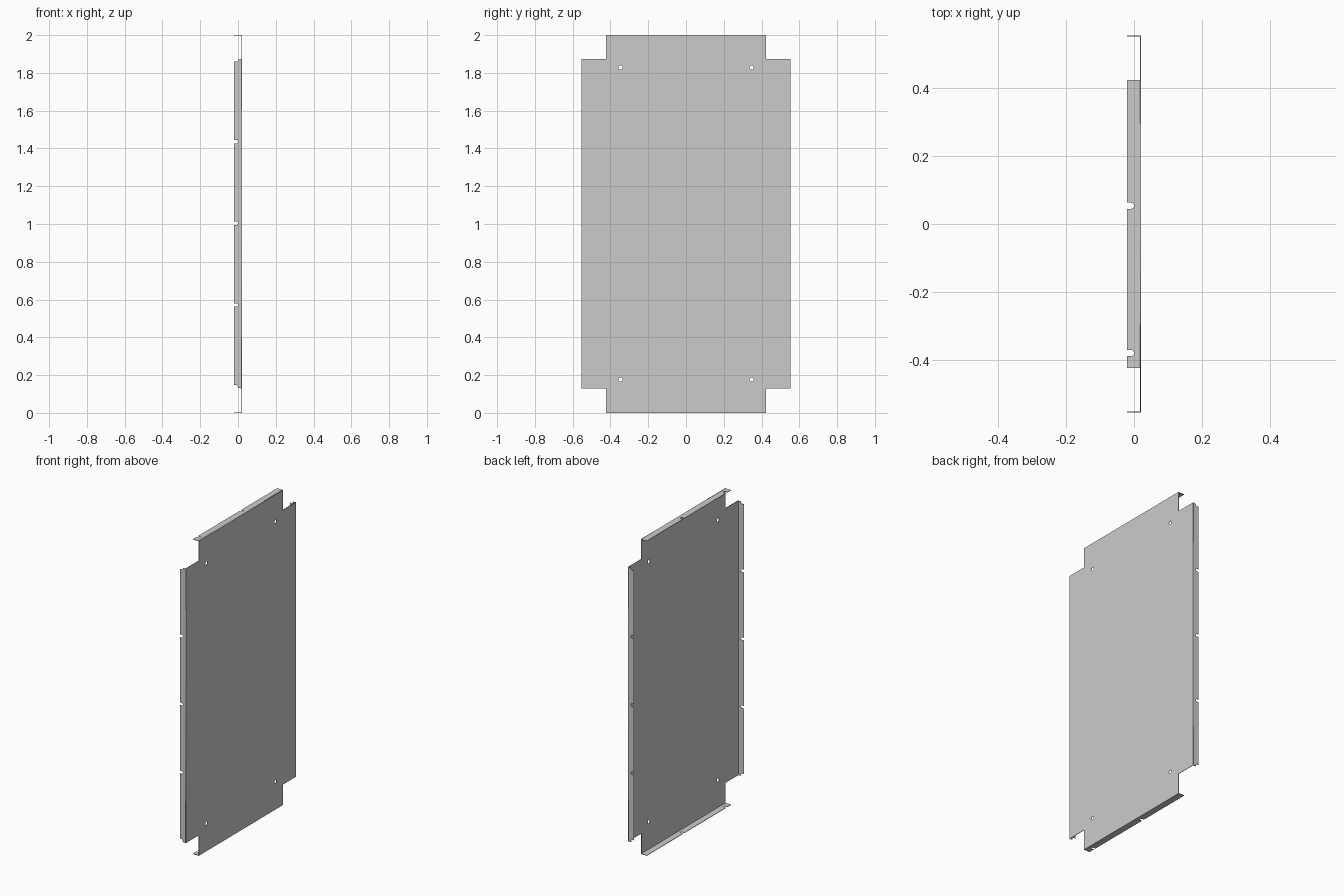
import bpy, bmesh
from math import sin, cos, pi
from mathutils import Matrix, Vector

cube = bpy.data.objects.get("Cube")
if cube:
    bpy.data.objects.remove(cube, do_unlink=True)

T = 0.003                      # sheet thickness
FRONT, LIP = 0.021, -0.021     # outer panel face and free flange edge in x
HALF_Y, TAB_Y = 0.553, 0.423   # half widths of the panel and its end tabs
Z0, Z1 = 0.13, 1.873           # side flange ends
SLOT_R, PITCH = 0.009, 0.4325  # slot half width and spacing
X, Y, Z = Vector((1, 0, 0)), Vector((0, 1, 0)), Vector((0, 0, 1))

steel = bpy.data.materials.new("light grey steel")
steel.use_nodes = True
GREY = (0.6, 0.6, 0.6, 1)
steel.diffuse_color = GREY
steel.node_tree.nodes["Principled BSDF"].inputs["Base Color"].default_value = GREY


def sheet(name, outlines, u_axis, v_axis, offset):
    """Flat sheet from closed outlines; inner outlines become holes."""
    curve = bpy.data.curves.new(name, "CURVE")
    curve.dimensions, curve.fill_mode, curve.extrude = "2D", "BOTH", T / 2
    for outline in outlines:
        spline = curve.splines.new("POLY")
        spline.points.add(len(outline) - 1)
        for p, (u, v) in zip(spline.points, outline):
            p.co = (u, v, 0, 1)
        spline.use_cyclic_u = True
    temp = bpy.data.objects.new(name + " outline", curve)
    bpy.context.collection.objects.link(temp)
    graph = bpy.context.evaluated_depsgraph_get()
    mesh = bpy.data.meshes.new_from_object(temp.evaluated_get(graph))
    bpy.data.objects.remove(temp, do_unlink=True)
    bpy.data.curves.remove(curve)
    # Stand the sheet up on its axes
    frame = Matrix((u_axis, v_axis, u_axis.cross(v_axis))).transposed().to_4x4()
    mesh.transform(Matrix.Translation(offset) @ frame)
    bm = bmesh.new()
    bm.from_mesh(mesh)
    bmesh.ops.remove_doubles(bm, verts=bm.verts, dist=1e-5)
    bmesh.ops.recalc_face_normals(bm, faces=bm.faces)
    bm.to_mesh(mesh)
    bm.free()
    mesh.name = name
    mesh.materials.clear()
    mesh.materials.append(steel)
    obj = bpy.data.objects.new(name, mesh)
    bpy.context.collection.objects.link(obj)
    return obj


def circle(u, v, r, n=24):
    return [(u + r * cos(2 * pi * i / n), v + r * sin(2 * pi * i / n)) for i in range(n)]


def flange_outline(u0, u1, slots):
    """Strip with round-ended slots open to the lip; end slots cut the corners."""
    edge = [] if slots[0] - SLOT_R < u0 + 0.001 else [(u0, LIP)]
    for c in slots:
        arc = [(c - SLOT_R * cos(pi * i / 12), -SLOT_R + SLOT_R * sin(pi * i / 12))
               for i in range(13)]
        slot = [(c - SLOT_R, LIP)] + arc + [(c + SLOT_R, LIP)]
        edge += [p for p in slot if u0 + 0.0008 < p[0] < u1 - 0.0008]
    if slots[-1] + SLOT_R < u1 - 0.001:
        edge.append((u1, LIP))
    return edge + [(u1, FRONT - T), (u0, FRONT - T)]


# Panel with notched corners and four mounting holes
half = [(TAB_Y, 0), (TAB_Y, Z0), (HALF_Y, Z0), (HALF_Y, Z1), (TAB_Y, Z1), (TAB_Y, 2)]
outline = half + [(-y, z) for y, z in reversed(half)]
holes = [circle(y, z, 0.011) for y in (-0.347, 0.347) for z in (0.177, 1.828)]
sheet("panel", [outline] + holes, Y, Z, X * (FRONT - T / 2))

# Side flanges, slotted along their length
side_slots = [1.0035 + PITCH * i for i in range(-2, 3)]
for name, s in (("front_flange", -1), ("back_flange", 1)):
    sheet(name, [flange_outline(Z0, Z1, side_slots)], Z, X, Y * s * (HALF_Y - T / 2))

# Top and bottom flanges
end_slots = [-0.379, -0.379 + PITCH]
for name, z in (("bottom_flange", T / 2), ("top_flange", 2 - T / 2)):
    sheet(name, [flange_outline(-TAB_Y, TAB_Y, end_slots)], Y, X, Z * z)
